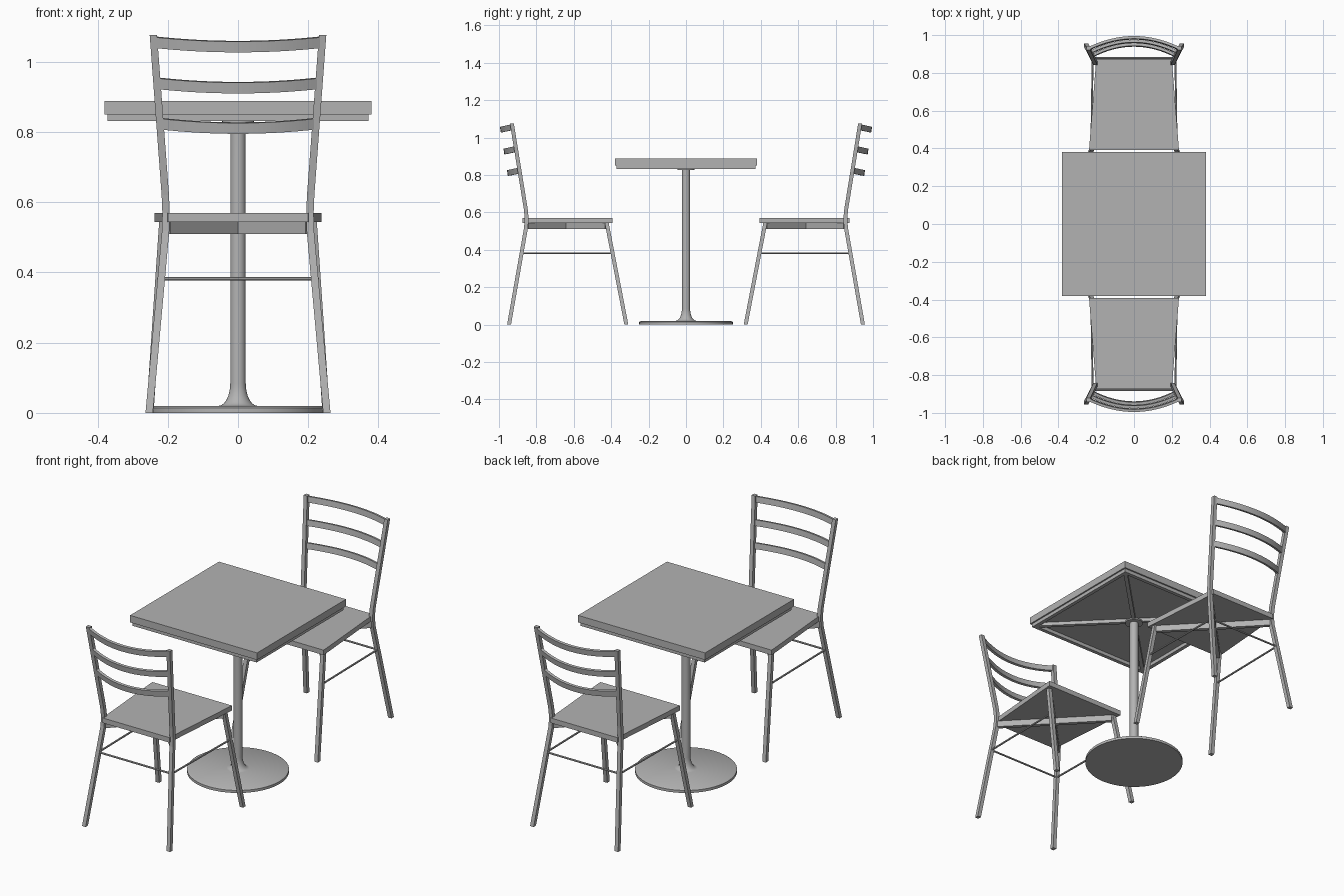
import bpy, bmesh, math
from mathutils import Vector as V

if "Cube" in bpy.data.objects:
    bpy.data.objects.remove(bpy.data.objects["Cube"])

grey = bpy.data.materials.new("grey metal")
grey.diffuse_color = (0.45, 0.45, 0.45, 1)
grey.use_nodes = True
grey.node_tree.nodes["Principled BSDF"].inputs["Base Color"].default_value = grey.diffuse_color


def finish(name, bm, smooth=False):
    bmesh.ops.recalc_face_normals(bm, faces=bm.faces)
    me = bpy.data.meshes.new(name)
    bm.to_mesh(me)
    bm.free()
    me.materials.append(grey)
    ob = bpy.data.objects.new(name, me)
    bpy.context.collection.objects.link(ob)
    if smooth:
        bpy.context.view_layer.objects.active = ob
        ob.select_set(True)
        bpy.ops.object.shade_smooth_by_angle(angle=math.radians(35))
        ob.select_set(False)
    return ob


def loft(name, rings, smooth=False):
    """Skin a list of point rings and cap both ends."""
    bm = bmesh.new()
    rs = [[bm.verts.new(p) for p in r] for r in rings]
    n = len(rs[0])
    for a, b in zip(rs, rs[1:]):
        for i in range(n):
            j = (i + 1) % n
            bm.faces.new((a[i], a[j], b[j], b[i]))
    bm.faces.new(rs[0])
    bm.faces.new(rs[-1])
    return finish(name, bm, smooth)


def rect(c, u, v):
    c, u, v = V(c), V(u), V(v)
    return [c - u - v, c + u - v, c + u + v, c - u + v]


def leg(name, pts, w=0.0105):
    loft(name, [rect(p, (w, 0, 0), (0, w, 0)) for p in pts])


def beam(name, a, b, w, h):
    d = (V(b) - V(a)).normalized()
    side = V((-d.y, d.x, 0)).normalized()
    loft(name, [rect(p, side * w / 2, (0, 0, h / 2)) for p in (a, b)])


def rod(name, a, b, r, n=10):
    a, b = V(a), V(b)
    d = (b - a).normalized()
    u = d.cross(V((0, 0, 1))).normalized()
    w = d.cross(u)
    loft(name, [[c + r * (math.cos(t) * u + math.sin(t) * w)
                 for t in (2 * math.pi * i / n for i in range(n))] for c in (a, b)], True)


def lathe(name, prof, n=48):
    loft(name, [[(r * math.cos(2 * math.pi * i / n), r * math.sin(2 * math.pi * i / n), z)
                 for i in range(n)] for r, z in prof], True)


def square(s, z):
    return rect((0, 0, z), (s, 0, 0), (0, s, 0))


# Table: top, underside frame, diagonal supports, collar, pedestal
loft("table_top", [square(0.38, 0.85), square(0.38, 0.888)])
for k in (-1, 1):
    beam("table_frame_x", (-0.372, k * 0.362, 0.841), (0.372, k * 0.362, 0.841), 0.02, 0.02)
    beam("table_frame_y", (k * 0.362, -0.352, 0.841), (k * 0.362, 0.352, 0.841), 0.02, 0.02)
    beam("table_diagonal", (-0.355, -k * 0.355, 0.841), (0.355, k * 0.355, 0.841), 0.02, 0.02)
lathe("table_collar", [(0.045, 0.826), (0.045, 0.834)])
flare = [(0.022 + 0.034 * (1 - math.sin(t)), 0.02 + 0.065 * (1 - math.cos(t)))
         for t in (math.pi / 2 * i / 8 for i in range(9))]
lathe("table_pedestal", [(0.25, 0), (0.25, 0.014), (0.242, 0.019)] + flare + [(0.022, 0.84)])


def chair(s):
    # s = +1 or -1: which side of the table; the chair faces the table
    loft("seat", [[(-0.238, s * 0.392, z), (0.238, s * 0.392, z),
                   (0.2, s * 0.873, z), (-0.2, s * 0.873, z)] for z in (0.543, 0.57)])
    for k in (-1, 1):
        leg("back_leg", [(k * 0.253, s * 0.946, 0), (k * 0.206, s * 0.855, 0.52),
                         (k * 0.205, s * 0.852, 0.57), (k * 0.207, s * 0.857, 0.62),
                         (k * 0.241, s * 0.931, 1.076)])
        leg("front_leg", [(k * 0.251, s * 0.319, 0), (k * 0.214, s * 0.424, 0.545)])
        beam("seat_diagonal", (-k * 0.208, s * 0.425, 0.527), (k * 0.2, s * 0.85, 0.527), 0.02, 0.034)
        rod("side_stretcher", (k * 0.226, s * 0.393, 0.382), (k * 0.219, s * 0.879, 0.382), 0.005)
    rod("rear_stretcher", (-0.219, s * 0.879, 0.382), (0.219, s * 0.879, 0.382), 0.005)
    # Three bowed back slats, tilted to match the back legs
    up = V((0, s * 0.16, 1)).normalized()
    for z in (1.056, 0.939, 0.824):
        half = 0.207 + (z - 0.62) * 0.075
        y0 = 0.857 + (z - 0.62) * 0.162
        rings = []
        for i in range(17):
            q = -1 + i / 8
            bow = 0.058 * (1 - q * q)
            nrm = V((0.116 * q / half, s, -0.16)).normalized()
            c = (q * half, s * (y0 + bow), z - 0.22 * bow)
            rings.append(rect(c, nrm * 0.007, up * 0.0155))
        loft("back_slat", rings, True)


for s in (-1, 1):
    chair(s)
